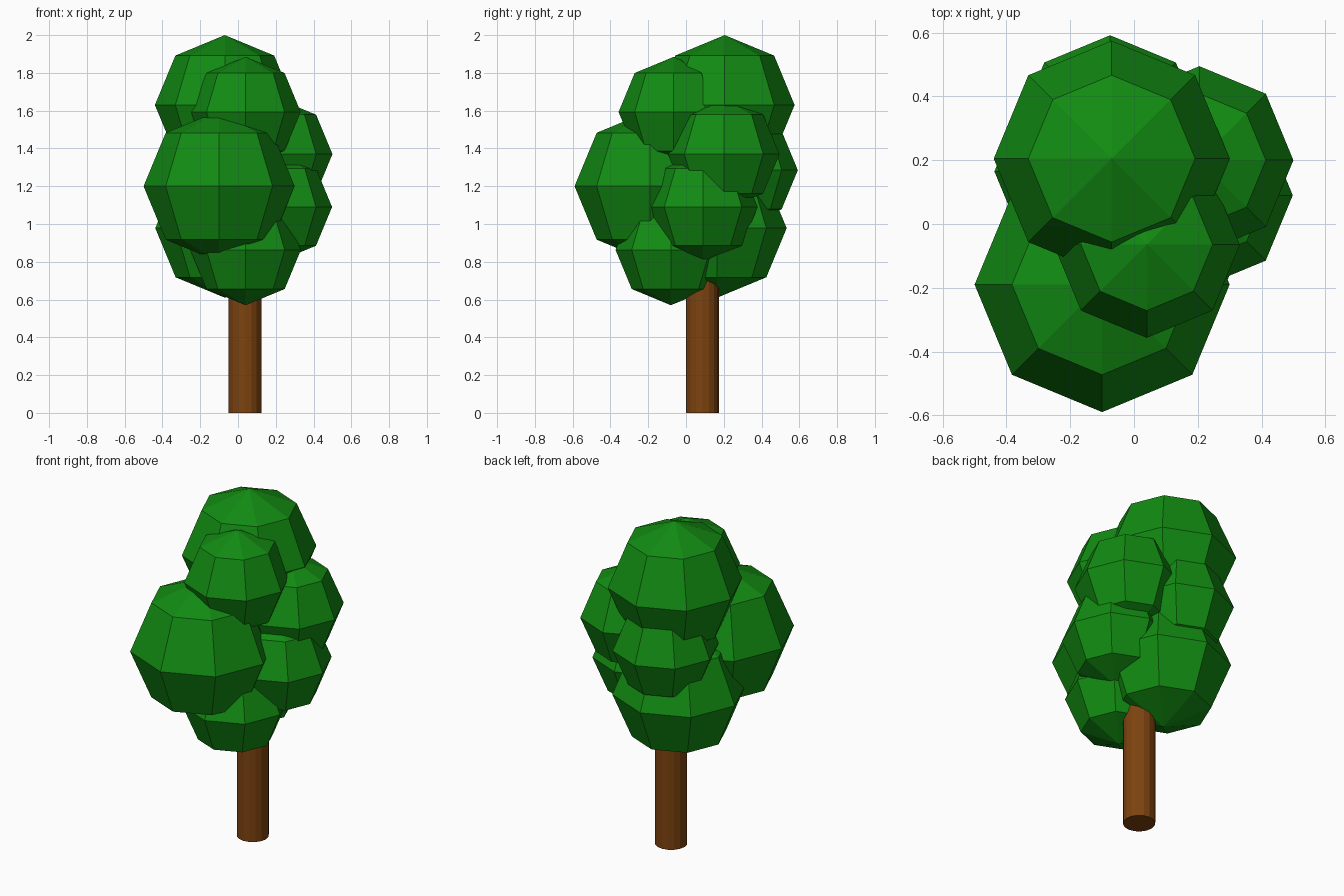
import bpy, bmesh
from mathutils import Matrix

if "Cube" in bpy.data.objects:
    bpy.data.objects.remove(bpy.data.objects["Cube"])


def material(name, rgb):
    m = bpy.data.materials.new(name)
    m.diffuse_color = (*rgb, 1.0)
    m.use_nodes = True
    m.node_tree.nodes["Principled BSDF"].inputs["Base Color"].default_value = m.diffuse_color
    return m


def add_object(name, bm, mat):
    mesh = bpy.data.meshes.new(name)
    bm.to_mesh(mesh)
    bm.free()
    mesh.materials.append(mat)
    obj = bpy.data.objects.new(name, mesh)
    bpy.context.collection.objects.link(obj)
    return obj


green = material("leaf green", (0.006, 0.26, 0.006))
brown = material("bark brown", (0.205, 0.056, 0.005))

# Foliage: eight-sided low-poly balls (name, centre, radius)
clumps = [
    ("leaves_top", (-0.07, 0.205, 1.63), 0.37),
    ("leaves_upper_front", (0.04, -0.065, 1.593), 0.292),
    ("leaves_big_front", (-0.10, -0.19, 1.20), 0.40),
    ("leaves_right_upper", (0.205, 0.20, 1.37), 0.295),
    ("leaves_right_lower", (0.208, 0.09, 1.09), 0.29),
    ("leaves_back", (-0.075, 0.30, 1.285), 0.292),
    ("leaves_bottom_front", (0.04, -0.08, 0.863), 0.293),
    ("leaves_bottom_back", (-0.07, 0.165, 0.978), 0.368),
]
for name, centre, radius in clumps:
    bm = bmesh.new()
    bmesh.ops.create_uvsphere(bm, u_segments=8, v_segments=4, radius=radius,
                              matrix=Matrix.Translation(centre))
    add_object(name, bm, green)

# Trunk: plain cylinder running up into the foliage
bm = bmesh.new()
height = 0.9
bmesh.ops.create_cone(bm, cap_ends=True, segments=16, radius1=0.088, radius2=0.088,
                      depth=height, matrix=Matrix.Translation((0.037, 0.087, height / 2)))
add_object("trunk", bm, brown)
